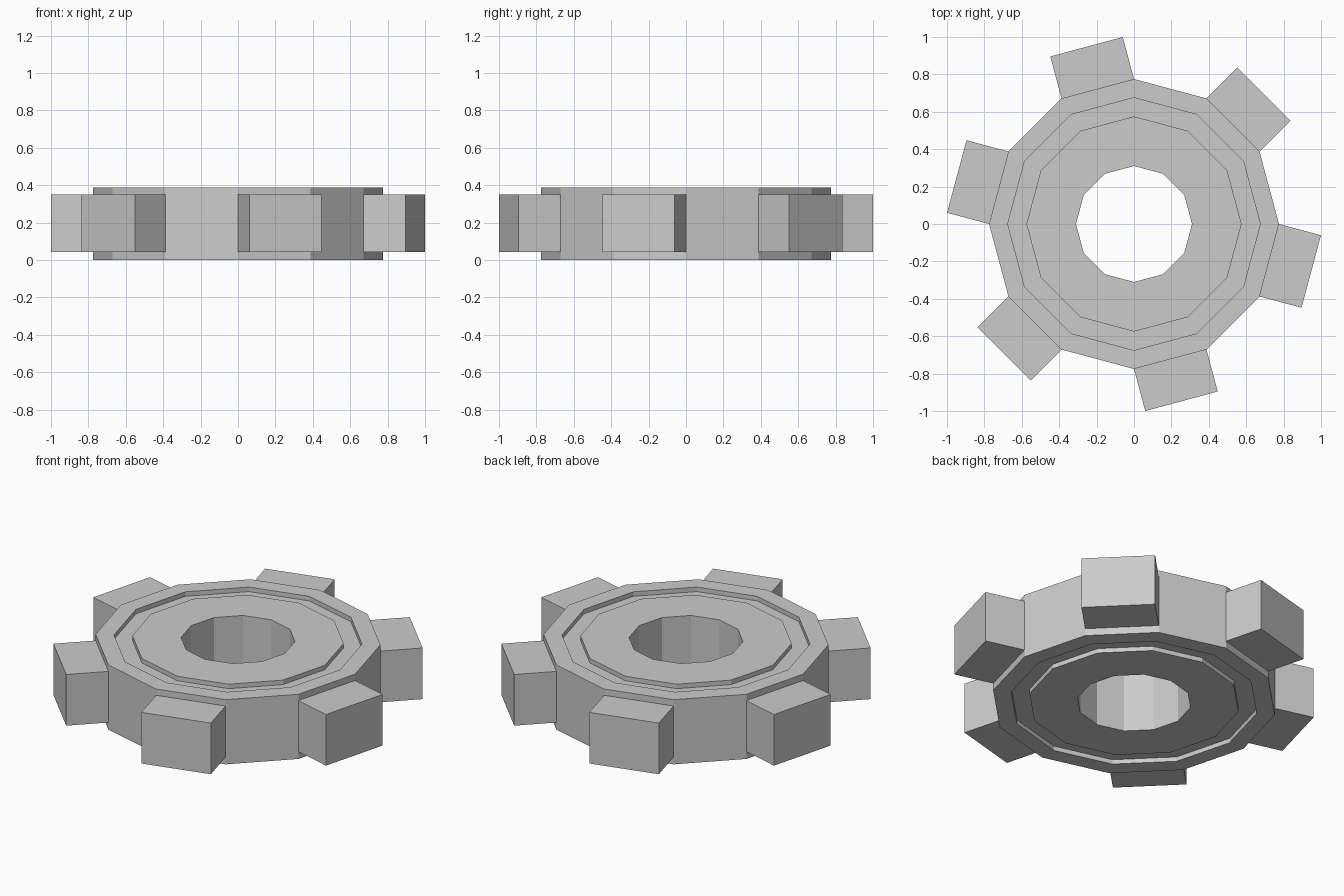
import bpy, bmesh
from math import cos, sin, radians

if "Cube" in bpy.data.objects:
    bpy.data.objects.remove(bpy.data.objects["Cube"])

SIDES = 12
R, H = 0.775, 0.387        # body corner radius and height
GROOVE = 0.027             # depth of the ring groove on both faces


def make_object(name, bm):
    bmesh.ops.recalc_face_normals(bm, faces=bm.faces[:])
    mesh = bpy.data.meshes.new(name)
    bm.to_mesh(mesh)
    bm.free()
    obj = bpy.data.objects.new(name, mesh)
    bpy.context.collection.objects.link(obj)
    return obj


# Ring body: closed radius/height profile revolved in 12 flat steps
upper = [(0.31, H), (0.575, H), (0.575, H - GROOVE),
         (0.675, H - GROOVE), (0.675, H), (R, H)]
profile = upper + [(r, H - z) for r, z in reversed(upper)]
bm = bmesh.new()
rings = []
for i in range(SIDES):
    a = radians(i * 360 / SIDES)
    rings.append([bm.verts.new((r * cos(a), r * sin(a), z)) for r, z in profile])
for i in range(SIDES):
    a, b = rings[i], rings[(i + 1) % SIDES]
    for j in range(len(profile)):
        k = (j + 1) % len(profile)
        bm.faces.new((a[j], b[j], b[k], a[k]))
make_object("gear_ring", bm)

# Six teeth: square blocks standing on every other side of the ring
apothem = R * cos(radians(15))
half_w = R * sin(radians(15))
tip = apothem + 0.2325
z0, z1 = 0.043, 0.349
for n in range(6):
    bm = bmesh.new()
    bmesh.ops.create_cube(bm, size=1)
    for v in bm.verts:
        v.co.x = tip if v.co.x > 0 else apothem
        v.co.y = half_w if v.co.y > 0 else -half_w
        v.co.z = z1 if v.co.z > 0 else z0
    tooth = make_object(f"gear_tooth_{n + 1}", bm)
    tooth.rotation_euler.z = radians(45 + 60 * n)
